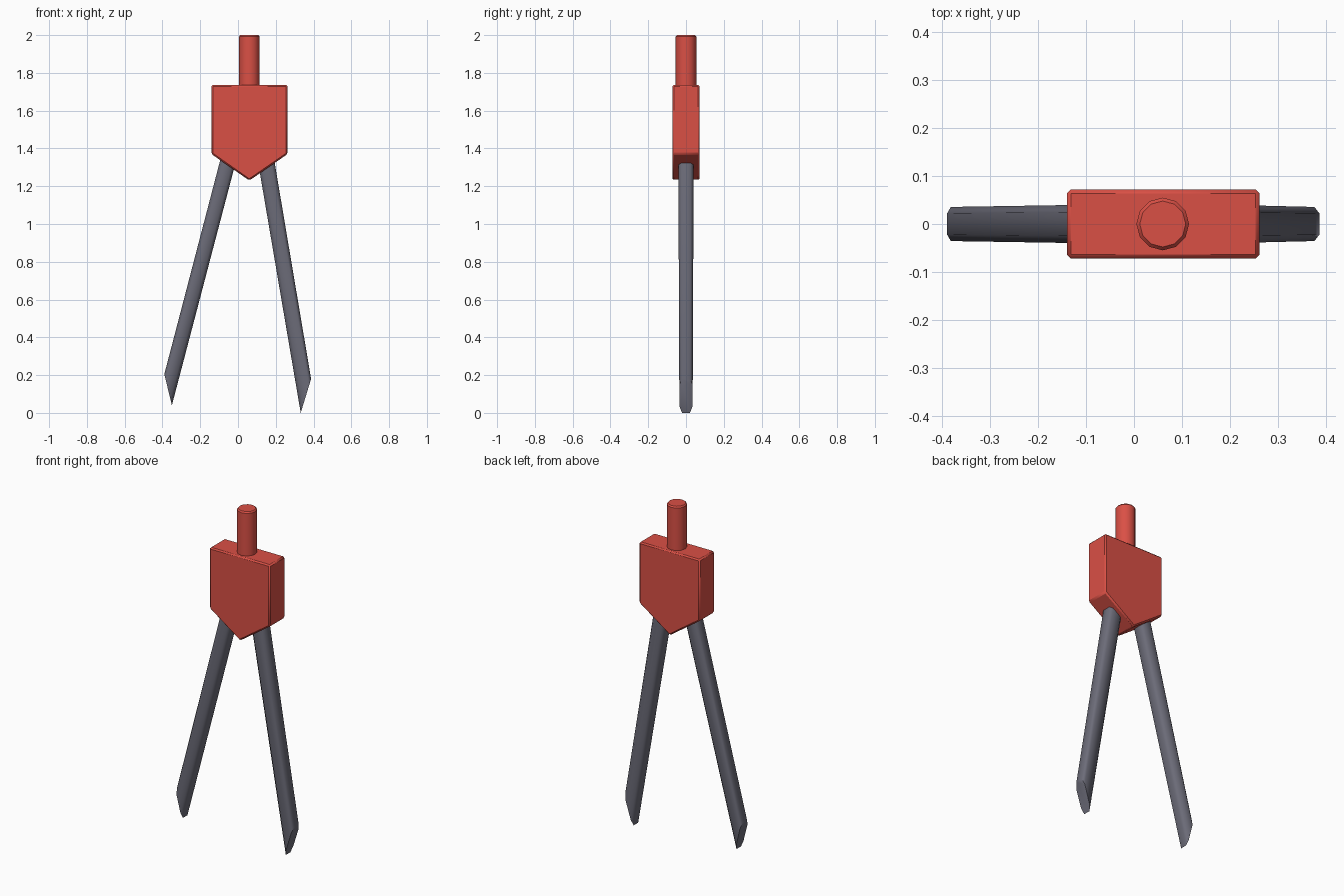
import bpy, bmesh, math

if "Cube" in bpy.data.objects:
    bpy.data.objects.remove(bpy.data.objects["Cube"])


def material(name, rgb):
    m = bpy.data.materials.new(name)
    m.diffuse_color = (*rgb, 1)
    m.use_nodes = True
    m.node_tree.nodes["Principled BSDF"].inputs["Base Color"].default_value = m.diffuse_color
    return m


RED = material("red", (0.70, 0.08, 0.06))
GREY = material("dark grey", (0.15, 0.15, 0.19))


def finish(name, bm, mat, bevel=0.0, angle=35):
    bmesh.ops.recalc_face_normals(bm, faces=bm.faces)
    me = bpy.data.meshes.new(name)
    bm.to_mesh(me)
    bm.free()
    me.materials.append(mat)
    ob = bpy.data.objects.new(name, me)
    bpy.context.collection.objects.link(ob)
    if bevel:
        mod = ob.modifiers.new("bevel", "BEVEL")
        mod.width, mod.segments = bevel, 1
        mod.limit_method, mod.angle_limit = "ANGLE", math.radians(40)
    bpy.ops.object.select_all(action="DESELECT")
    ob.select_set(True)
    bpy.context.view_layer.objects.active = ob
    bpy.ops.object.shade_smooth_by_angle(angle=math.radians(angle))
    return ob


def loft(rings):
    bm = bmesh.new()
    loops = [[bm.verts.new(p) for p in r] for r in rings]
    n = len(loops[0])
    for a, b in zip(loops, loops[1:]):
        for i in range(n):
            j = (i + 1) % n
            bm.faces.new((a[i], a[j], b[j], b[i]))
    bm.faces.new(loops[0])
    bm.faces.new(loops[-1][::-1])
    return bm


# Hinge body: pointed shield outline extruded in depth
outline = [(-0.14, 1.737), (0.262, 1.737), (0.262, 1.37), (0.06, 1.23), (-0.14, 1.37)]
finish("hinge_body", loft([[(x, y, z) for x, z in outline] for y in (-0.072, 0.072)]),
       RED, 0.008)

# Handle: twelve-sided pin with a slightly chamfered top
rings = []
for r, z in ((0.055, 1.70), (0.055, 1.992), (0.048, 2.0)):
    rings.append([(0.06 + r * math.cos(k * math.tau / 12), r * math.sin(k * math.tau / 12), z)
                  for k in range(12)])
finish("handle", loft(rings), RED)

# Legs: chamfered square bars ending in a slanted, narrowed cut
C = 0.62
SECTION = [(1, -C), (1, C), (C, 1), (-C, 1), (-1, C), (-1, -C), (-C, -1), (C, -1)]


def leg(name, outer_top, inner_top, outer_end, tip):
    def ring(outer, inner, half_outer, half_inner):
        pts = []
        for u, v in SECTION:
            t = (1 - u) / 2          # 0 on the outer side, 1 on the inner side
            half = half_outer + (half_inner - half_outer) * t
            pts.append((outer[0] + (inner[0] - outer[0]) * t, v * half,
                        outer[1] + (inner[1] - outer[1]) * t))
        return pts
    rings = [ring(outer_top, inner_top, 0.041, 0.041),
             ring(outer_end, tip, 0.036, 0.034)]
    finish(name, loft(rings), GREY, angle=50)


leg("left_leg", (-0.065, 1.45), (0.015, 1.43), (-0.39, 0.205), (-0.35, 0.04))
leg("right_leg", (0.173, 1.45), (0.087, 1.44), (0.387, 0.18), (0.332, 0.0))
